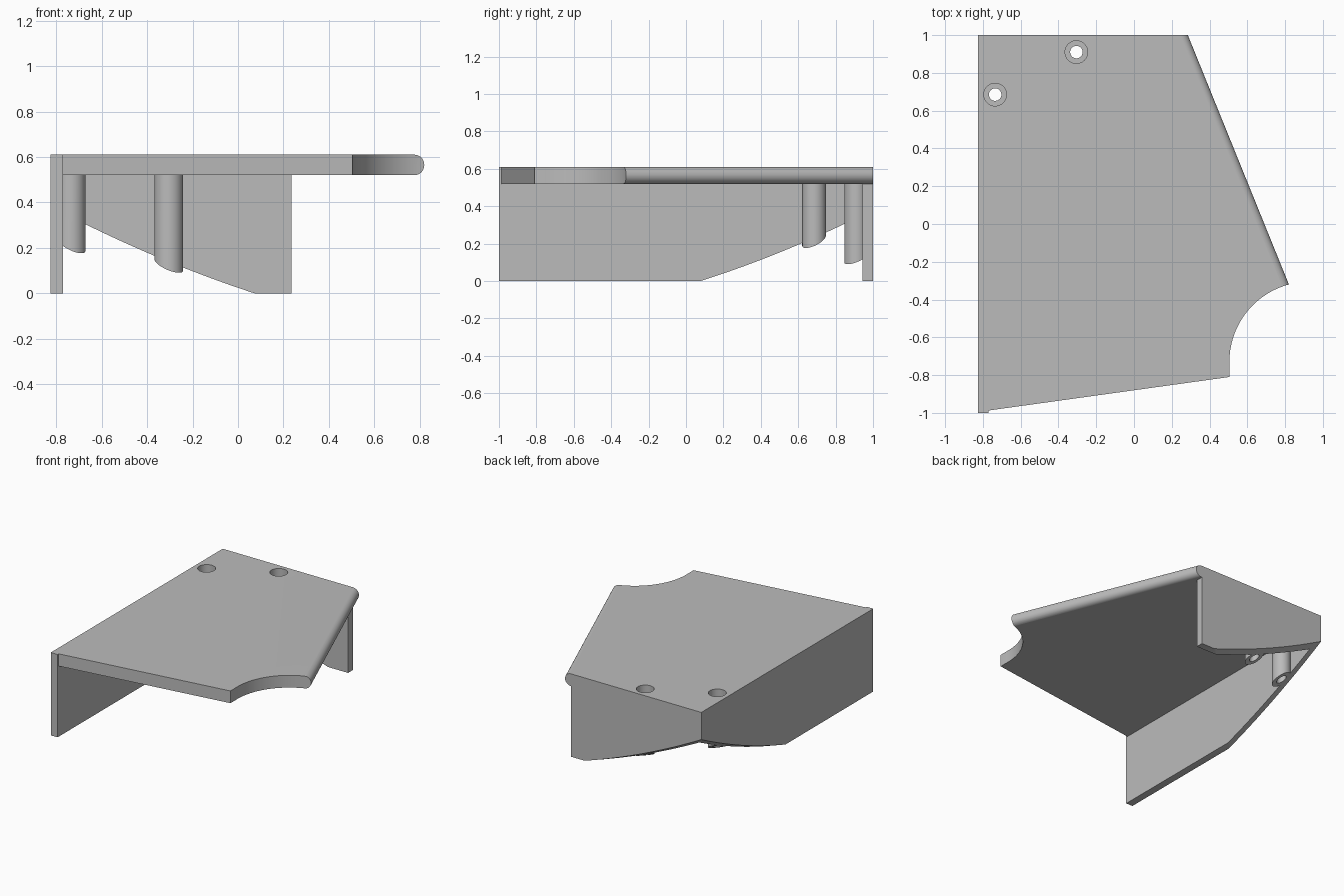
import bpy, bmesh, math
from mathutils import Vector

if "Cube" in bpy.data.objects:
    bpy.data.objects.remove(bpy.data.objects["Cube"])

LEFT, RIGHT_WALL, BACK, TOP, UNDER, WALL = -0.825, 0.235, 1.0, 0.61, 0.52, 0.055

grey = bpy.data.materials.new("plain grey")
grey.use_nodes = True
colour = (0.5, 0.5, 0.5, 1)
grey.diffuse_color = colour
grey.node_tree.nodes["Principled BSDF"].inputs["Base Color"].default_value = colour


def make_object(name, bm):
    bmesh.ops.recalc_face_normals(bm, faces=bm.faces)
    mesh = bpy.data.meshes.new(name)
    bm.to_mesh(mesh)
    bm.free()
    mesh.materials.append(grey)
    obj = bpy.data.objects.new(name, mesh)
    bpy.context.collection.objects.link(obj)
    return obj


def sweep(points, offset):
    """Solid made by moving a closed outline along an offset."""
    bm = bmesh.new()
    face = bm.faces.new([bm.verts.new(p) for p in points])
    result = bmesh.ops.extrude_face_region(bm, geom=[face], use_keep_orig=True)
    moved = [g for g in result["geom"] if isinstance(g, bmesh.types.BMVert)]
    bmesh.ops.translate(bm, verts=moved, vec=Vector(offset))
    return bm


def box(name, x0, x1, y0, y1, z0, z1):
    base = [(x0, y0, z0), (x1, y0, z0), (x1, y1, z0), (x0, y1, z0)]
    return make_object(name, sweep(base, (0, 0, z1 - z0)))


def cylinder(name, x, y, radius, z0, z1, sides=48):
    ring = [(x + radius * math.cos(math.tau * i / sides),
             y + radius * math.sin(math.tau * i / sides), z0) for i in range(sides)]
    return make_object(name, sweep(ring, (0, 0, z1 - z0)))


def combine(target, tool, operation):
    """Apply a boolean and remove the used helper."""
    tool.hide_render = True
    mod = target.modifiers.new(operation, 'BOOLEAN')
    mod.operation, mod.solver, mod.object = operation, 'EXACT', tool
    bpy.context.view_layer.objects.active = target
    with bpy.context.temp_override(object=target, active_object=target):
        bpy.ops.object.modifier_apply(modifier=mod.name)
    bpy.data.objects.remove(tool)


# Top plate with a fully rounded slanted edge
slant_end, slant_start = (0.893, -0.5), (0.285, BACK)
outline = [(LEFT, -0.995), (0.505, -0.81), (0.506, -0.75),
           slant_end, slant_start, (LEFT, BACK)]
bm = sweep([(x, y, UNDER) for x, y in outline], (0, 0, TOP - UNDER))


def on_slant(v):
    return any((v.co.xy - Vector(p)).length < 0.001 for p in (slant_end, slant_start))


rim = [e for e in bm.edges if all(on_slant(v) for v in e.verts)
       and abs(e.verts[0].co.z - e.verts[1].co.z) < 0.001]
bmesh.ops.bevel(bm, geom=rim, offset=0.0445, segments=8, profile=0.5, affect='EDGES')
shelf = make_object("shelf_bracket", bm)

# Concave corner notch
combine(shelf, cylinder("notch", 0.929, -0.73, 0.424, 0.3, 0.8, 128), 'DIFFERENCE')

# Side wall, back wall and the two screw bosses
screws = [(-0.305, 0.91), (-0.735, 0.685)]
combine(shelf, box("side_wall", LEFT, LEFT + WALL, -BACK, BACK, 0, TOP), 'UNION')
combine(shelf, box("back_wall", LEFT, RIGHT_WALL, BACK - WALL, BACK, 0, UNDER + 0.03), 'UNION')
for x, y in screws:
    combine(shelf, cylinder("boss", x, y, 0.0635, 0.01, UNDER + 0.01), 'UNION')

# Curved underside cut that rises towards the back corner
profile = []
for i in range(25):
    s = -0.15 + 1.3 * i / 24
    profile.append((s, 0.41 - 0.536 * s + 0.11 * s * s))
profile += [(1.15, -0.3), (-0.15, -0.3)]
skew, start, length = 0.97, -0.5, 2.5
cut = [(LEFT + s - skew * start, BACK - start, z) for s, z in profile]
combine(shelf, make_object("underside_cut", sweep(cut, (-skew * length, -length, 0))),
        'DIFFERENCE')

# Screw holes with countersunk seats
for x, y in screws:
    combine(shelf, cylinder("screw_hole", x, y, 0.033, -0.2, 0.9), 'DIFFERENCE')
    combine(shelf, cylinder("screw_seat", x, y, 0.06, TOP - 0.075, 0.9), 'DIFFERENCE')

bpy.ops.object.select_all(action='DESELECT')
shelf.select_set(True)
bpy.context.view_layer.objects.active = shelf
bpy.ops.object.shade_smooth_by_angle(angle=math.radians(30))
